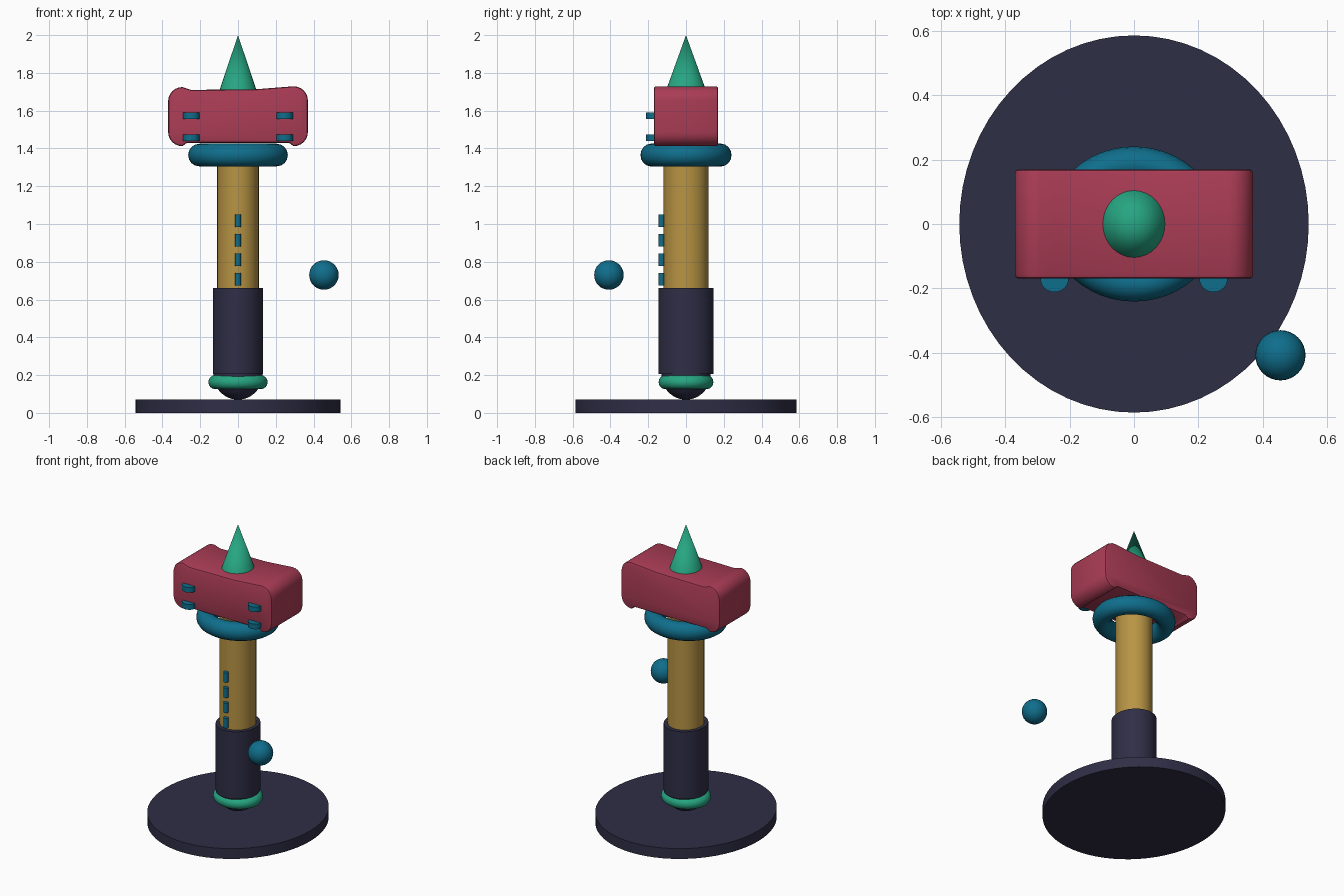
import bpy, bmesh, math

if "Cube" in bpy.data.objects:
    bpy.data.objects.remove(bpy.data.objects["Cube"])


def material(name, r, g, b):
    def lin(c):
        c /= 255
        return c / 12.92 if c < 0.04045 else ((c + 0.055) / 1.055) ** 2.4
    m = bpy.data.materials.new(name)
    m.diffuse_color = (lin(r), lin(g), lin(b), 1)
    m.use_nodes = True
    m.node_tree.nodes["Principled BSDF"].inputs["Base Color"].default_value = m.diffuse_color
    return m


NAVY = material("navy", 47, 46, 70)
GOLD = material("gold", 184, 148, 68)
TEAL = material("teal", 15, 110, 140)
GREEN = material("green", 38, 166, 130)
RED = material("red", 170, 60, 85)


def finish(name, mat, scale=(1, 1, 1)):
    ob = bpy.context.object
    ob.name = name
    ob.scale = scale
    ob.data.materials.append(mat)
    bpy.ops.object.transform_apply(location=False, rotation=False, scale=True)
    bpy.ops.object.shade_smooth_by_angle(angle=math.radians(35))
    return ob


def cylinder(name, mat, rx, ry, z0, z1, x=0, y=0, segs=48):
    bpy.ops.mesh.primitive_cylinder_add(vertices=segs, radius=1, depth=z1 - z0,
                                        location=(x, y, (z0 + z1) / 2))
    return finish(name, mat, (rx, ry, 1))


def ring(name, mat, rx, ry, minor, z):
    # rx and ry are the outer radii
    bpy.ops.mesh.primitive_torus_add(major_radius=rx - minor, minor_radius=minor,
                                     major_segments=48, minor_segments=16,
                                     location=(0, 0, z))
    return finish(name, mat, (1, ry / rx, 1))


def ball(name, mat, r, loc):
    bpy.ops.mesh.primitive_uv_sphere_add(segments=32, ring_count=16, radius=r, location=loc)
    return finish(name, mat)


# Base and handle
cylinder("base_plate", NAVY, 0.543, 0.586, 0, 0.07, segs=64)
ball("pommel", NAVY, 0.13, (0, 0, 0.2))
ring("pommel_ring", GREEN, 0.157, 0.145, 0.037, 0.163)
cylinder("grip_sleeve", NAVY, 0.133, 0.145, 0.205, 0.66)
cylinder("shaft", GOLD, 0.11, 0.118, 0.6, 1.4)
ring("collar_ring", TEAL, 0.264, 0.241, 0.06, 1.365)

# Row of studs on the shaft
for i in range(4):
    z = 0.675 + 0.103 * i
    cylinder(f"shaft_stud_{i + 1}", TEAL, 0.016, 0.016, z, z + 0.066, 0, -0.129, 16)

# Hammer head: rounded profile pushed through in depth
R = 0.075


def arc(cx, cz, start):
    return [(cx + R * math.cos(math.radians(start - 15 * k)),
             cz + R * math.sin(math.radians(start - 15 * k))) for k in range(7)]


profile = (arc(-0.295, 1.65, 180) + [(-0.25, 1.71), (0.09, 1.713)]
           + arc(0.295, 1.654, 90)
           + arc(0.295, 1.487, 0) + [(0.27, 1.43), (-0.27, 1.43)]
           + arc(-0.295, 1.487, 270))
bm = bmesh.new()
face = bm.faces.new([bm.verts.new((x, -0.17, z)) for x, z in profile])
out = bmesh.ops.extrude_face_region(bm, geom=[face])
bmesh.ops.translate(bm, vec=(0, 0.34, 0),
                    verts=[v for v in out["geom"] if isinstance(v, bmesh.types.BMVert)])
bmesh.ops.recalc_face_normals(bm, faces=bm.faces)
mesh = bpy.data.meshes.new("hammer_head")
bm.to_mesh(mesh)
bm.free()
head = bpy.data.objects.new("hammer_head", mesh)
bpy.context.collection.objects.link(head)
bpy.ops.object.select_all(action='DESELECT')
head.select_set(True)
bpy.context.view_layer.objects.active = head
bevel = head.modifiers.new("edge_bevel", 'BEVEL')
bevel.width = 0.012
bevel.segments = 2
bevel.limit_method = 'ANGLE'
bevel.angle_limit = math.radians(60)
bpy.ops.object.modifier_apply(modifier="edge_bevel")
finish("hammer_head", RED)

# Round studs on the front of the head
for side, x in (("left", -0.247), ("right", 0.247)):
    for level, z in (("lower", 1.44), ("upper", 1.556)):
        cylinder(f"head_stud_{side}_{level}", TEAL, 0.044, 0.042, z, z + 0.035, x, -0.17, 24)

# Spike on top and the loose orb
bpy.ops.mesh.primitive_cone_add(vertices=32, radius1=1, radius2=0, depth=0.31,
                                location=(0, 0, 1.845))
finish("top_spike", GREEN, (0.104, 0.112, 1))
ball("orb", TEAL, 0.078, (0.455, -0.408, 0.73))
